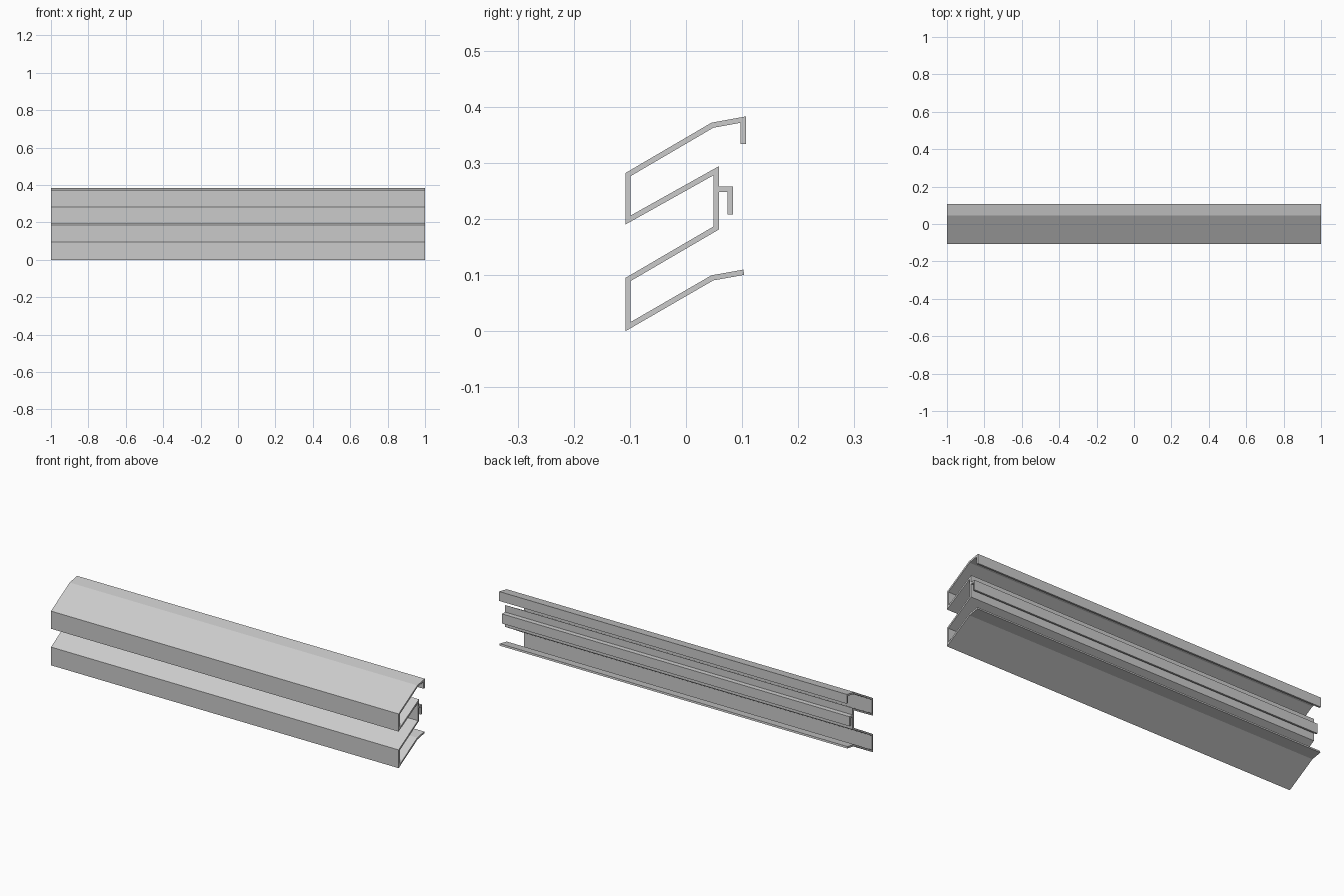
import bpy
import bmesh
from mathutils import Vector

if "Cube" in bpy.data.objects:
    bpy.data.objects.remove(bpy.data.objects["Cube"])


def offset_side(path, d):
    """Mitred offset of an open (y, z) path."""
    pts = [Vector(p) for p in path]
    dirs = [(b - a).normalized() for a, b in zip(pts, pts[1:])]
    normals = [Vector((-v.y, v.x)) for v in dirs]
    out = []
    for i, p in enumerate(pts):
        n0 = normals[max(i - 1, 0)]
        n1 = normals[min(i, len(normals) - 1)]
        out.append(p + (n0 + n1) * (d / (1 + n0.dot(n1))))
    return out


def extruded_strip(name, path, thickness, length=2.0):
    """Folded sheet following the path, extruded along x."""
    left = offset_side(path, thickness / 2)
    right = offset_side(path, -thickness / 2)
    bm = bmesh.new()
    rings = [[bm.verts.new((x, p.x, p.y)) for p in left + right[::-1]]
             for x in (-length / 2, length / 2)]
    n, m = len(rings[0]), len(path)
    a, b = rings
    for i in range(n):
        j = (i + 1) % n
        bm.faces.new((a[i], a[j], b[j], b[i]))
    for r in rings:
        for i in range(m - 1):
            bm.faces.new((r[i], r[i + 1], r[n - 2 - i], r[n - 1 - i]))
    bmesh.ops.recalc_face_normals(bm, faces=bm.faces)
    # merge the end cap pieces into single flat faces
    bmesh.ops.dissolve_limit(bm, angle_limit=0.01, verts=bm.verts, edges=bm.edges)
    mesh = bpy.data.meshes.new(name)
    bm.to_mesh(mesh)
    bm.free()
    obj = bpy.data.objects.new(name, mesh)
    bpy.context.collection.objects.link(obj)
    return obj


# folded double siding panel, from bottom lip to top hook
extruded_strip("siding_panel", [
    (0.103, 0.105), (0.047, 0.095), (-0.1035, 0.008), (-0.1035, 0.092),
    (0.054, 0.184), (0.054, 0.286), (-0.1035, 0.198), (-0.1035, 0.279),
    (0.047, 0.367), (0.102, 0.377), (0.102, 0.334)], 0.0095)

# small downward clip on the back of the middle wall
extruded_strip("back_clip", [
    (0.056, 0.253), (0.079, 0.253), (0.079, 0.208)], 0.0095)
